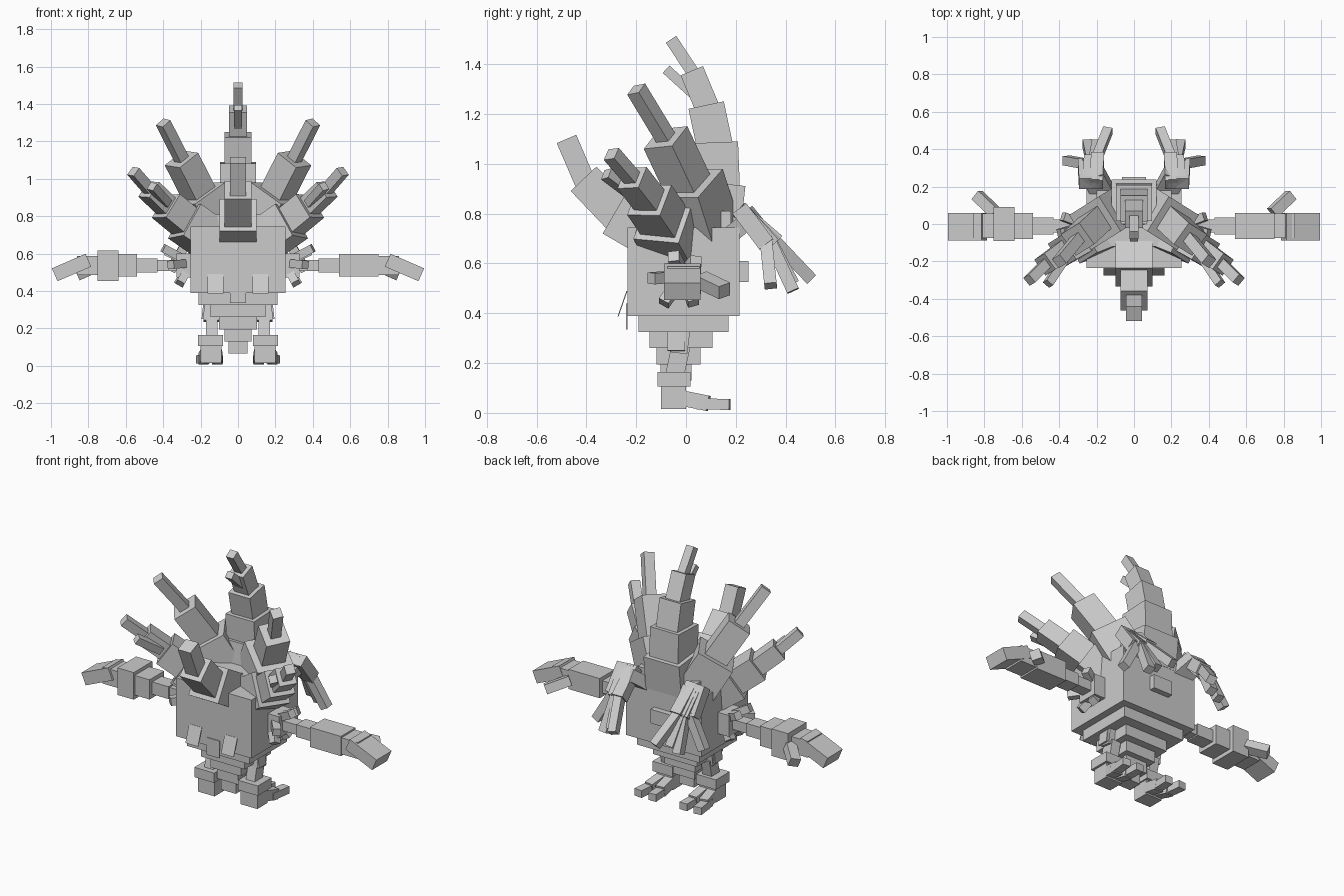
import bpy
from mathutils import Vector, Matrix

if "Cube" in bpy.data.objects:
    bpy.data.objects.remove(bpy.data.objects["Cube"], do_unlink=True)

SHADE = (0.6, 0.6, 0.6, 1)
grey = bpy.data.materials.new("stone_grey")
grey.use_nodes = True
grey.diffuse_color = SHADE
grey.node_tree.nodes["Principled BSDF"].inputs["Base Color"].default_value = SHADE

ACROSS = Vector((1, 0, 0))
ALONG = Vector((0, 1, 0))
OBLIQUE = Vector((.5, .8, 0))


def add_cube(name, matrix):
    bpy.ops.mesh.primitive_cube_add(size=1)
    part = bpy.context.object
    part.name = name
    part.data.transform(matrix)
    part.data.materials.append(grey)


def block(name, centre, half_width, front, back, bottom, top):
    """Upright block placed by its limits."""
    middle = Vector((centre, (front + back) / 2, (bottom + top) / 2))
    size = Vector((half_width * 2, back - front, top - bottom))
    add_cube(name, Matrix.Translation(middle) @ Matrix.Diagonal(size).to_4x4())


def beam(name, start, end, width, depth, side=ACROSS):
    """Tilted block from start to end, its width lying along the side direction."""
    start, end = Vector(start), Vector(end)
    axis = (end - start).normalized()
    across = (side - axis * side.dot(axis)).normalized()
    turn = Matrix((across, axis.cross(across), axis)).transposed().to_4x4()
    size = Matrix.Diagonal((width, depth, (end - start).length, 1))
    add_cube(name, Matrix.Translation((start + end) / 2) @ turn @ size)


def mirrored(point, sign):
    return Vector((point[0] * sign, point[1], point[2]))


def pair(name, start, end, width, depth, side=ACROSS):
    """The same beam on the left and the right."""
    for label, sign in (("left", 1), ("right", -1)):
        beam(f"{label}_{name}", mirrored(start, sign), mirrored(end, sign),
             width, depth, mirrored(side, sign))


def spike(make, name, root, bend, tip, count, thick, thin, side=ACROSS):
    """Chain of tapering blocks following a bent path."""
    root, bend, tip = Vector(root), Vector(bend), Vector(tip)

    def path(t):
        return root.lerp(bend, t).lerp(bend.lerp(tip, t), t)

    for i in range(count):
        start, end = path(i / count), path((i + 1) / count)
        overlap = (end - start).normalized() * thin / 2
        width = thick + (thin - thick) * i / (count - 1)
        make(f"{name}_{i + 1}", start - overlap, end, width, width, side)


# Body, cap and rear knob
block("body", 0, .255, -.235, .215, .39, .745)
block("body_cap", 0, .2, -.12, .18, .74, .81)
block("rear_knob", 0, .065, .2, .25, .525, .61)

# Underside narrowing in steps
for level in range(5):
    shrink = .7 ** level
    middle, top = -.01 * (level + 1), .395 - .065 * level
    block(f"under_step_{level + 1}", 0, .21 * shrink,
          middle - .18 * shrink, middle + .18 * shrink, top - .07, top)

# Hanging front plates
pair("front_plate", (.12, -.237, .49), (.12, -.273, .387), width=.085, depth=.004)
block("middle_plate", 0, .043, -.24, -.235, .335, .44)

# Spikes on the centre line
spike(beam, "front_spike", root=(0, -.1, .7), bend=(0, -.42, .84), tip=(0, -.48, 1.1),
      count=3, thick=.2, thin=.085)
spike(beam, "crown_spike", root=(0, .1, .75), bend=(0, .18, 1.2), tip=(0, -.06, 1.5),
      count=5, thick=.24, thin=.05)
beam("crown_fork", (0, .03, 1.28), (0, -.08, 1.38), width=.045, depth=.04)

# Spikes on both sides, the lower one forked
spike(pair, "upper_spike", root=(.12, .06, .75), bend=(.25, 0, 1), tip=(.4, -.2, 1.3),
      count=3, thick=.22, thin=.06, side=OBLIQUE)
spike(pair, "lower_spike", root=(.18, -.05, .7), bend=(.4, -.12, .84), tip=(.56, -.3, 1.04),
      count=4, thick=.2, thin=.055, side=OBLIQUE)
pair("lower_fork", (.38, -.2, .87), (.46, -.32, .96), width=.045, depth=.045, side=OBLIQUE)

# Drooping rear plumes
pair("plume_root", (.16, .16, .7), (.22, .27, .79), width=.12, depth=.07)
for number, tip in enumerate([(.14, .5, .54), (.2, .43, .52), (.25, .43, .49), (.36, .34, .51)]):
    spike(pair, f"plume_{number + 1}", root=(.2 + .02 * number, .23, .8),
          bend=(.22, .36, .7), tip=tip, count=2, thick=.07, thin=.05)

# Arms built outward from the shoulder, then hand and thumb
inner = .25
for name, outer, width, depth in (("shoulder", .33, .13, .13), ("upper_arm", .44, .07, .06),
                                  ("elbow", .55, .09, .075), ("forearm", .75, .14, .12),
                                  ("wrist", .86, .13, .1)):
    pair(name, (inner, -.01, .537), (outer, -.01, .537), width, depth, ALONG)
    inner = outer - .01
pair("hand", (.8, -.015, .565), (.98, -.015, .487), width=.145, depth=.075, side=ALONG)
pair("thumb", (.74, .06, .535), (.84, .155, .49), width=.06, depth=.055, side=ALONG)
block("right_forearm_cuff", -.695, .055, -.09, .09, .453, .618)

# Small spikes ringing each shoulder
for tip in [(.4, -.05, .63), (.38, .04, .61), (.31, -.09, .44),
            (.32, .03, .44), (.36, -.14, .54)]:
    pair("shoulder_spike", (.25, -.01, .55), tip, width=.045, depth=.045, side=ALONG)

# Legs, hip plates, ankles and feet
pair("thigh", (.14, -.015, .36), (.14, -.03, .24), width=.09, depth=.07)
pair("shin", (.14, -.02, .27), (.14, -.05, .13), width=.06, depth=.075)
pair("hip_plate", (.18, -.04, .34), (.19, -.04, .25), width=.01, depth=.07)
for label, sign in (("left", 1), ("right", -1)):
    block(f"{label}_ankle", .147 * sign, .067, -.115, .018, .105, .165)
    block(f"{label}_foot", .144 * sign, .056, -.1, 0, .015, .11)

# Two splayed toes on each foot
for name, heel, tip in (("inner_toe", .115, .105), ("outer_toe", .17, .2)):
    knuckle = (heel + tip) / 2
    pair(f"{name}_base", (heel, -.02, .06), (knuckle, .09, .038), width=.055, depth=.062)
    pair(f"{name}_tip", (knuckle, .045, .036), (tip, .176, .034), width=.05, depth=.044)
